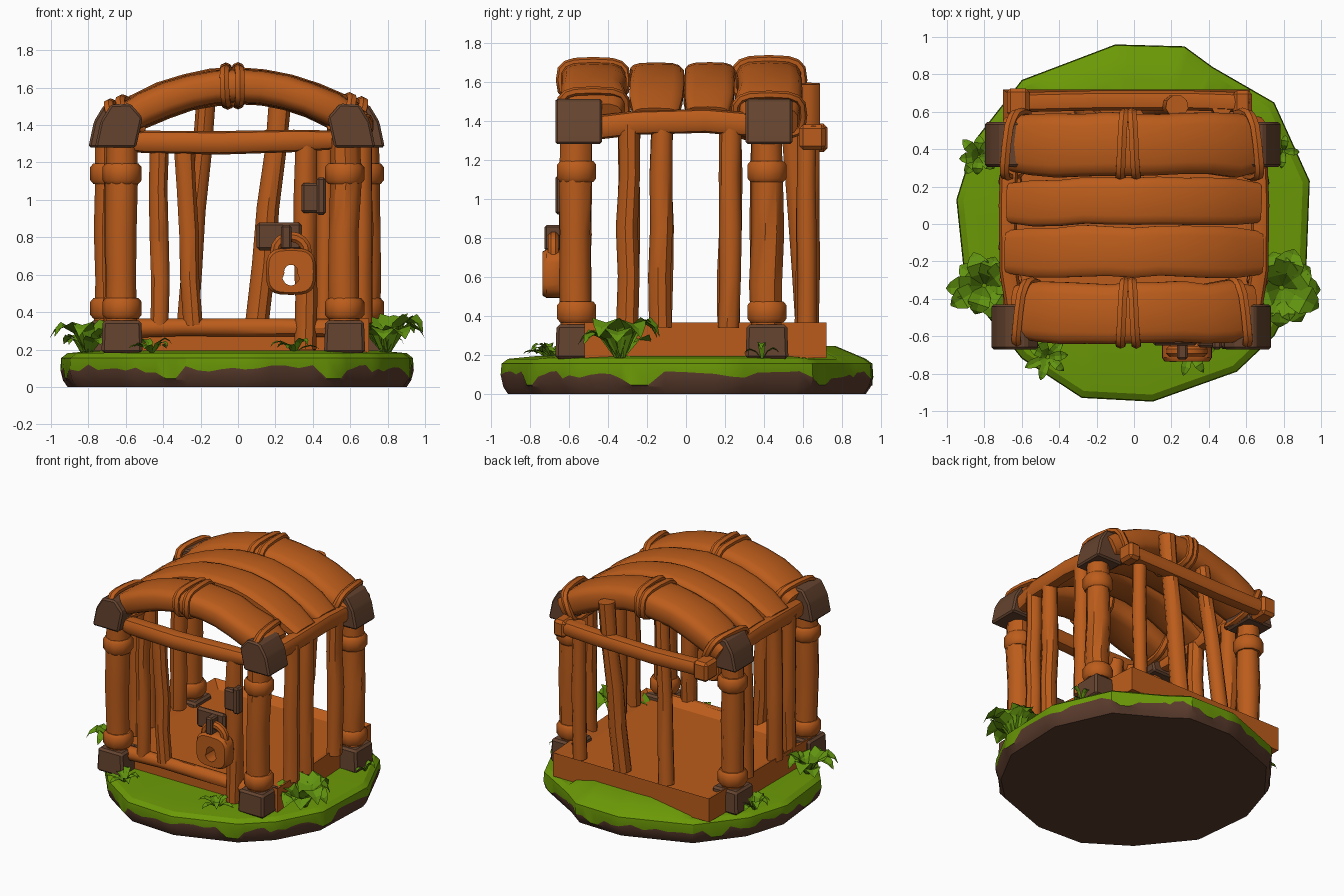
import bpy, bmesh, math, random
from mathutils import Vector

random.seed(4)
if "Cube" in bpy.data.objects:
    bpy.data.objects.remove(bpy.data.objects["Cube"], do_unlink=True)


def material(name, rgb):
    m = bpy.data.materials.new(name)
    m.use_nodes = True
    m.diffuse_color = (*rgb, 1)
    m.node_tree.nodes["Principled BSDF"].inputs["Base Color"].default_value = (*rgb, 1)
    return m


WOOD = material("orange_wood", (0.50, 0.108, 0.011))
IRON = material("dark_iron", (0.13, 0.057, 0.028))
SOIL = material("soil", (0.10, 0.043, 0.025))
GRASS = material("grass", (0.146, 0.315, 0.002))
LEAF = material("leaf", (0.12, 0.295, 0.005))


def finish(name, bm, mats, angle=40):
    bmesh.ops.recalc_face_normals(bm, faces=bm.faces)
    me = bpy.data.meshes.new(name)
    bm.to_mesh(me)
    bm.free()
    ob = bpy.data.objects.new(name, me)
    bpy.context.collection.objects.link(ob)
    for m in mats:
        me.materials.append(m)
    if angle:
        bpy.ops.object.select_all(action="DESELECT")
        ob.select_set(True)
        bpy.context.view_layer.objects.active = ob
        bpy.ops.object.shade_smooth_by_angle(angle=math.radians(angle))


def sweep(name, path, w, h, ref=(0, 1, 0), sides=10, power=1.0, scales=None, closed=False):
    """Sweep a superellipse (w along ref, h across it) along a path."""
    bm = bmesh.new()
    pts, ref, rings, n = [Vector(p) for p in path], Vector(ref), [], len(path)
    for i, p in enumerate(pts):
        if closed:
            t = pts[(i + 1) % n] - pts[i - 1]
        else:
            t = pts[min(i + 1, n - 1)] - pts[max(i - 1, 0)]
        t.normalize()
        side = (ref - t * ref.dot(t)).normalized()
        up = t.cross(side)
        s = scales[i] if scales else 1
        ring = []
        for k in range(sides):
            a = math.tau * (k + 0.5) / sides
            c, d = math.cos(a), math.sin(a)
            c = math.copysign(abs(c) ** power, c)
            d = math.copysign(abs(d) ** power, d)
            ring.append(bm.verts.new(p + side * (w * s * c) + up * (h * s * d)))
        rings.append(ring)
    for i in range(n if closed else n - 1):
        a, b = rings[i], rings[(i + 1) % n]
        for k in range(sides):
            j = (k + 1) % sides
            bm.faces.new((a[k], a[j], b[j], b[k]))
    if not closed:
        bm.faces.new(rings[0])
        bm.faces.new(rings[-1])
    finish(name, bm, [WOOD])


def bar(name, a, b, r, wobble=0.007, n=5):
    a, b = Vector(a), Vector(b)
    path, scales = [], []
    for i in range(n):
        p = a.lerp(b, i / (n - 1))
        if 0 < i < n - 1:
            p += Vector([random.uniform(-wobble, wobble) for _ in range(3)])
        path.append(p)
        scales.append(random.uniform(0.95, 1.07))
    sweep(name, path, r, r, sides=9, scales=scales)


def box(name, lo, hi, mat, bevel=0.02, taper=1.0):
    """Chamfered box whose top is scaled by taper."""
    bm = bmesh.new()
    bmesh.ops.create_cube(bm, size=1)
    for v in bm.verts:
        s = (taper, taper, 1) if v.co.z > 0 else (1, 1, 1)
        v.co = [(lo[i] + hi[i]) / 2 + v.co[i] * (hi[i] - lo[i]) * s[i] for i in range(3)]
    bmesh.ops.bevel(bm, geom=bm.edges[:], offset=bevel, segments=1, affect="EDGES")
    finish(name, bm, [mat], 25)


def cap(name, outer, s, y0, y1):
    """Iron corner cap: a sloping profile pulled along y."""
    bm = bmesh.new()
    profile = [(0, 1.28), (.03, 1.42), (.085, 1.51), (.19, 1.515), (.255, 1.44), (.22, 1.28)]
    ends = [[bm.verts.new((s * (outer - d), y, z)) for d, z in profile] for y in (y0, y1)]
    for k in range(len(profile)):
        j = (k + 1) % len(profile)
        bm.faces.new((ends[0][k], ends[0][j], ends[1][j], ends[1][k]))
    for e in ends:
        bm.faces.new(e)
    bmesh.ops.bevel(bm, geom=bm.edges[:], offset=0.012, segments=1, affect="EDGES")
    finish(name, bm, [IRON], 25)


# Ground disc with ragged turf over soil, swelling against the back of the tray
OUTLINE = [(-.1, .96), (.27, .95), (.42, .84), (.75, .65), (.94, .23), (.92, -.28), (.75, -.6), (.55, -.79),
           (.1, -.95), (-.28, -.93), (-.6, -.72), (-.9, -.35), (-.95, .13), (-.85, .45), (-.6, .77)]
edge = []
for i, p in enumerate(OUTLINE):
    q = OUTLINE[(i + 1) % len(OUTLINE)]
    edge += [Vector(p).lerp(Vector(q), k / 6) for k in range(6)]
ragged = [0.045 if i % 13 in (3, 4) else random.uniform(0.075, 0.12) for i in range(len(edge))]
bm = bmesh.new()
levels = [(0.96, lambda i: 0), (0.985, lambda i: 0.035), (1.0, lambda i: ragged[i]),
          (0.995, lambda i: 0.155), (0.96, lambda i: 0.18), (0.8, lambda i: 0.245 if edge[i].y > .8 else 0.195)]
rings = [[bm.verts.new((e.x * s, e.y * s, z(i))) for i, e in enumerate(edge)] for s, z in levels]
for lv in range(len(rings) - 1):
    for i in range(len(edge)):
        j = (i + 1) % len(edge)
        f = bm.faces.new((rings[lv][i], rings[lv][j], rings[lv + 1][j], rings[lv + 1][i]))
        f.material_index = 1 if lv >= 2 else 0
bm.faces.new(rings[0]).material_index = 0
hub = bm.verts.new((0, 0, .195))
for i, v in enumerate(rings[-1]):
    bm.faces.new((v, rings[-1][(i + 1) % len(edge)], hub)).material_index = 1
finish("ground", bm, [SOIL, GRASS], 30)

# Tray floor with a raised rim, a little narrower at its left back corner
bm = bmesh.new()
bmesh.ops.create_cube(bm, size=1)
top = max(bm.faces, key=lambda f: f.calc_center_median().z)
bmesh.ops.inset_region(bm, faces=[top], thickness=0.075)
for v in top.verts:
    v.co.z -= 0.25
for v in bm.verts:
    narrow = 0.08 if v.co.x > 0 and v.co.y > 0 else 0
    v.co = (v.co.x * 1.4 - narrow, 0.1 + v.co.y * 1.24, 0.275 + v.co.z * 0.18)
finish("floor_tray", bm, [WOOD], 25)
bar("front_bottom_rail", (-.55, -.54, .315), (.5, -.54, .315), 0.05, 0.005)

# Corner posts with collars, iron feet and caps
for s, px, py, outer, tag in ((-1, .62, -.56, .765, "front_right"), (1, .57, -.56, .735, "front_left"),
                              (-1, .685, .415, .8, "back_right"), (1, .675, .415, .785, "back_left")):
    x = s * px
    bar("post_" + tag, (x, py, .3), (x, py, 1.36), 0.082)
    for z in (0.42, 1.14):
        path = [(x, py, z + d) for d in (-.055, -.035, .035, .055)]
        sweep("collar_" + tag, path, .105, .105, scales=[.84, 1, 1, .84])
    box("foot_" + tag, (x - .11, py - .11, .18), (x + .11, py + .11, .355), IRON, 0.015, 0.94)
    cap("cap_" + tag, outer, s, py - .11, py + .13)

# Side bars and upper side rails
for s, side in ((-1, "right"), (1, "left")):
    for y in (-.3, -.13, .22):
        bar("side_bar_" + side, (s * .66, y, .34), (s * .66, y + .01, 1.38), 0.057)
    sweep("side_rail_" + side, [(s * .63, -.5, 1.36), (s * .67, -.25, 1.39), (s * .675, .1, 1.4), (s * .66, .5, 1.365)],
          0.05, 0.062, ref=(1, 0, 0), power=0.7)

# Front bars and upper front rail
bar("front_bar", (-.42, -.54, .33), (-.42, -.54, 1.3), 0.05)
bar("front_bar", (-.24, -.54, .33), (-.29, -.54, 1.3), 0.052)
bar("door_bar", (.36, -.56, .2), (.365, -.56, 1.3), 0.06, 0.006)
sweep("front_top_rail", [(-.56, -.56, 1.31), (-.5, -.57, 1.31), (-.1, -.58, 1.305), (.3, -.57, 1.315), (.5, -.56, 1.32)],
      0.06, 0.06, power=0.8, scales=[.85, 1, 1.05, 1, .85])

# Back rail, its end blocks and back bars
sweep("back_rail", [(-.66, .65, 1.31), (-.2, .66, 1.3), (.3, .66, 1.31), (.62, .65, 1.32)], 0.055, 0.055, power=0.7)
box("back_rail_block", (-.68, .575, 1.24), (-.56, .725, 1.385), WOOD)
box("back_rail_block", (.53, .58, 1.25), (.63, .715, 1.38), WOOD)
bar("back_bar", (-.27, .62, .33), (-.17, .53, 1.55), 0.055)
bar("back_bar", (.1, .62, .33), (.23, .63, 1.59), 0.06)
bar("back_bar", (.46, .62, .33), (.47, .62, 1.36), 0.05)


# Arched roof planks
def arch(x, peak):
    return peak - 0.49 * x * x


for name, y, w, h, peak, half in (("front_roof_log", -.475, .165, .09, 1.61, .62), ("roof_plank", -.15, .137, .055, 1.645, .67),
                                  ("roof_plank", .118, .127, .055, 1.645, .66), ("back_roof_log", .425, .17, .1, 1.61, .67)):
    path, scales, n = [], [], 11
    for i in range(n):
        x = -half + 2 * half * i / (n - 1)
        path.append((x, y + random.uniform(-.008, .008), arch(x, peak)))
        scales.append(random.uniform(.97, 1.03) if 0 < i < n - 1 else .85)
    sweep(name, path, w, h, sides=14, power=0.6, scales=scales)


# Rope loops tied around the thick roof logs
def rope(x, y, w, h, peak, lean):
    slope = -0.98 * x
    path = []
    for k in range(16):
        a = math.tau * k / 16
        c, d = math.cos(a), math.sin(a)
        dy = w * math.copysign(abs(c) ** .6, c)
        dz = h * math.copysign(abs(d) ** .6, d)
        path.append((x - dz * slope * 0.8 + lean * c, y + dy, arch(x, peak) + dz))
    sweep("rope_loop", path, 0.028, 0.022, ref=(1, 0, 0), sides=6, closed=True)


for y, w, h, peak, end in ((-.475, .17, .095, 1.61, .555), (.425, .175, .105, 1.61, .61)):
    for x, lean in ((-.06, .012), (.0, -.012), (-end - .02, .03), (end, -.03)):
        rope(x, y, w, h, peak, lean)

# Door plates and hasp
box("lock_plate", (.1, -.65, .73), (.34, -.61, .88), IRON, 0.015)
box("hinge_plate", (.34, -.66, .93), (.47, -.6, 1.09), IRON, 0.012)
box("hinge_pin", (.42, -.67, .92), (.47, -.6, 1.12), IRON, 0.012)
box("hasp", (.23, -.725, .735), (.285, -.63, .865), IRON, 0.01)

# Padlock body with an open keyhole, and its shackle
bm = bmesh.new()
N = 24
loops = []
for y, grow in ((-.735, .9), (-.715, 1), (-.645, 1), (-.625, .9)):
    for hole in (False, True):
        loop = []
        for k in range(N):
            a = math.tau * k / N
            c, d = math.cos(a), math.sin(a)
            if hole:
                r = 0.036 if d > -.3 else 0.075
                q = (c * r * (1 if d > -.3 else .7), d * r)
            else:
                q = (.133 * grow * math.copysign(abs(c) ** .6, c), .125 * grow * math.copysign(abs(d) ** .6, d))
            loop.append(bm.verts.new((.283 + q[0], y, .617 + q[1])))
        loops.append(loop)
outer, inner = loops[::2], loops[1::2]
strips = list(zip(outer, outer[1:])) + list(zip(inner, inner[1:])) + [(outer[0], inner[0]), (outer[-1], inner[-1])]
for a, b in strips:
    for k in range(N):
        j = (k + 1) % N
        bm.faces.new((a[k], a[j], b[j], b[k]))
finish("padlock_body", bm, [WOOD], 35)
arc = [(.283 + .083 * math.cos(math.pi * k / 8), -.68, .725 + .078 * math.sin(math.pi * k / 8)) for k in range(9)]
sweep("padlock_shackle", [(.366, -.68, .68)] + arc + [(.2, -.68, .68)], .03, .03, sides=8)


# Leafy tufts made of broad, folded, drooping blades
def tuft(name, x, y, count, length, width, height):
    bm = bmesh.new()
    for i in range(count):
        a = math.tau * (i + random.uniform(-.2, .2)) / count
        out, side = Vector((math.cos(a), math.sin(a), 0)), Vector((-math.sin(a), math.cos(a), 0))
        ln = length * random.uniform(.8, 1.05)
        ht = height * random.uniform(.5, 1.1)
        rows = []
        for u, z, w in ((.05, 0, .35), (.35, .75, .9), (.65, 1, 1), (.88, .85, .55), (1, .6, .05)):
            mid = Vector((x, y, .18)) + out * (ln * u) + Vector((0, 0, ht * z))
            lift = Vector((0, 0, width * w * .3))
            rows.append([bm.verts.new(v) for v in (mid - side * width * w + lift, mid, mid + side * width * w + lift)])
        for p, q in zip(rows, rows[1:]):
            for k in (0, 1):
                bm.faces.new((p[k], p[k + 1], q[k + 1], q[k]))
    finish(name, bm, [LEAF], 0)


tuft("left_plant", .79, -.34, 11, .22, .08, .18)
tuft("right_plant", -.8, -.33, 10, .2, .06, .15)
tuft("right_back_plant", -.83, .36, 8, .12, .03, .1)
tuft("left_back_sprig", .8, .39, 4, .09, .02, .08)
tuft("front_right_tuft", -.46, -.71, 7, .13, .025, .07)
tuft("front_left_tuft", .3, -.68, 7, .13, .025, .07)
